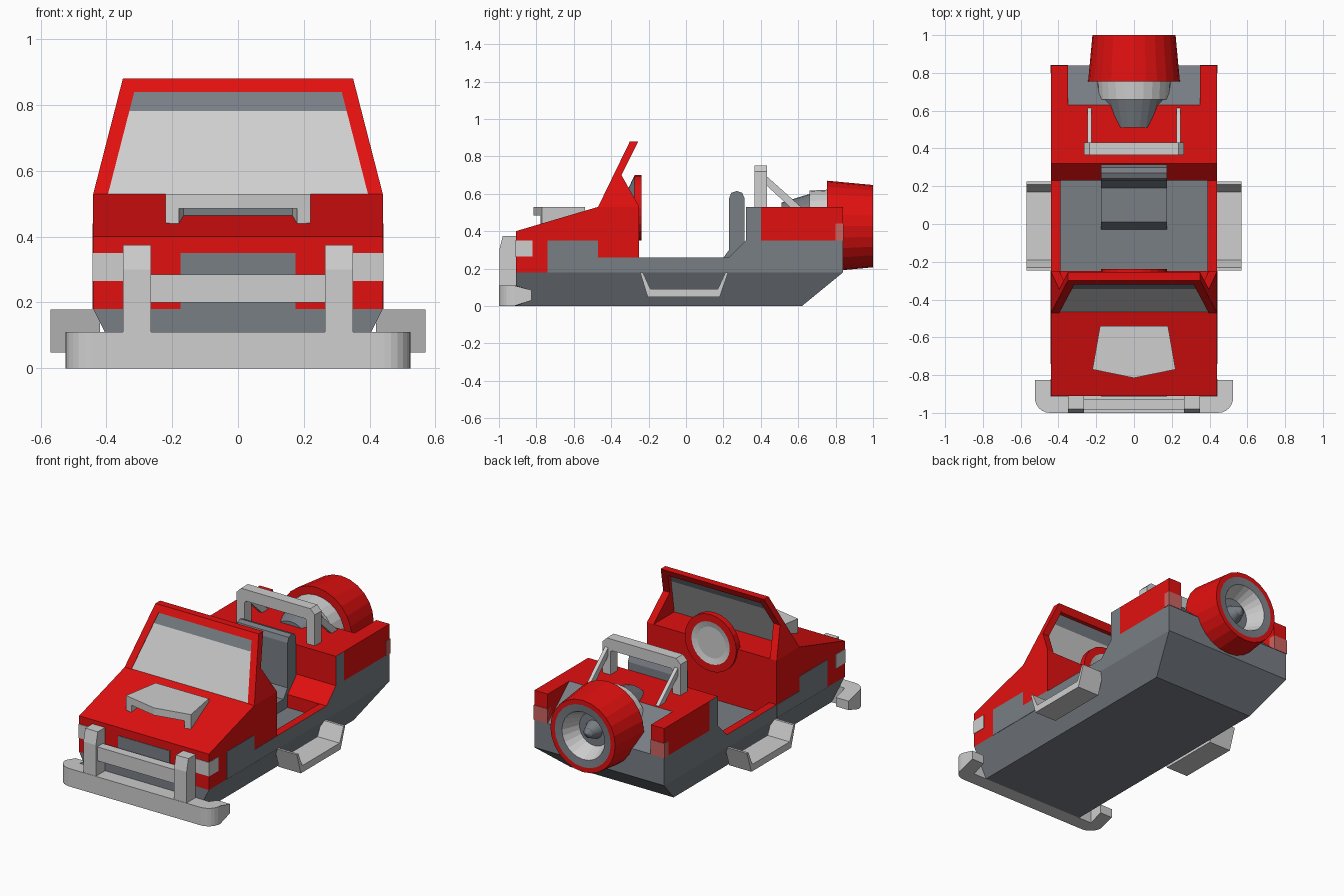
import bpy, bmesh, math
from mathutils import Vector

cube = bpy.data.objects.get("Cube")
if cube:
    bpy.data.objects.remove(cube, do_unlink=True)


def material(name, rgb):
    m = bpy.data.materials.new(name)
    m.use_nodes = True
    m.diffuse_color = (*rgb, 1)
    m.node_tree.nodes["Principled BSDF"].inputs["Base Color"].default_value = (*rgb, 1)
    return m


RED = material("red paint", (0.76, 0.005, 0.005))
GREY = material("mid grey", (0.19, 0.21, 0.235))
LIGHT = material("light grey", (0.62, 0.62, 0.62))
LAMP = material("tail lamp pink", (0.6, 0.13, 0.12))


def finish(name, bm, mats):
    mesh = bpy.data.meshes.new(name)
    bm.to_mesh(mesh)
    bm.free()
    for m in mats:
        mesh.materials.append(m)
    obj = bpy.data.objects.new(name, mesh)
    bpy.context.collection.objects.link(obj)
    return obj


def prism(name, pts, a, b, mat, axis="x", mat2=None, rule=None, warp=None):
    """Extrude a 2D profile from a to b; faces passing the rule take mat2."""
    place = {"x": lambda p, q, t: (t, p, q),
             "y": lambda p, q, t: (p, t, q),
             "z": lambda p, q, t: (p, q, t)}[axis]
    bm = bmesh.new()
    ends = [[bm.verts.new(place(p, q, t)) for p, q in pts] for t in (a, b)]
    for ring in ends:
        bm.faces.new(ring)
    n = len(pts)
    for i in range(n):
        j = (i + 1) % n
        bm.faces.new((ends[0][i], ends[0][j], ends[1][j], ends[1][i]))
    if warp:
        for v in bm.verts:
            v.co = warp(v.co)
    bmesh.ops.recalc_face_normals(bm, faces=bm.faces)
    bm.normal_update()
    if rule:
        for f in bm.faces:
            f.material_index = int(rule(f.normal))
    return finish(name, bm, [mat, mat2 or mat])


def rect(p0, p1, q0, q1):
    return [(p0, q0), (p1, q0), (p1, q1), (p0, q1)]


def pair(name, pts, a, b, *args, **kw):
    """The same x-extruded part on both sides."""
    for side, s in (("left", 1), ("right", -1)):
        prism(f"{side}_{name}", pts, s * a, s * b, *args, **kw)


def revolve(name, rings, cz, segs=24):
    """Turn (y, radius, material of the next band) about a y axis."""
    mats = [RED, GREY, LIGHT]
    bm = bmesh.new()
    loops = []
    for y, r, _ in rings:
        loops.append([bm.verts.new((r * math.cos(2 * math.pi * i / segs), y,
                                    cz + r * math.sin(2 * math.pi * i / segs)))
                      for i in range(segs)])
    for k in range(len(rings) - 1):
        for i in range(segs):
            j = (i + 1) % segs
            f = bm.faces.new((loops[k][i], loops[k][j], loops[k + 1][j], loops[k + 1][i]))
            f.material_index = mats.index(rings[k][2])
    bmesh.ops.remove_doubles(bm, verts=bm.verts, dist=0.0001)
    bmesh.ops.recalc_face_normals(bm, faces=bm.faces)
    return finish(name, bm, mats)


def hull_taper(co):
    return Vector((co.x * (0.35 / 0.44 if co.z < 0.1 else 1), co.y, co.z))


def lean(co):
    return Vector((co.x - math.copysign(0.257 * (co.z - 0.53), co.x), co.y, co.z))


sideways = lambda n: abs(n.x) > 0.9
W = 0.44

# Lower hull and cabin sills
prism("hull", [(-0.91, 0), (0.62, 0), (0.84, 0.18), (-0.91, 0.18)], -W, W, GREY, warp=hull_taper)
for s in (1, -1):
    prism("left_sill" if s > 0 else "right_sill", rect(-0.25, 0.24, 0.18, 0.26), s * 0.39, s * W,
          RED, mat2=GREY, rule=lambda n, s=s: n.x * s > 0.9)

# Front body with side panels, grille and headlamps
prism("front_body", [(-0.91, 0.18), (-0.25, 0.18), (-0.25, 0.53), (-0.47, 0.53), (-0.91, 0.40)],
      -W, W, RED)
pair("fender_panel", rect(-0.74, -0.47, 0.18, 0.35), W - 0.004, W + 0.002, GREY)
pair("door_panel", rect(-0.47, -0.25, 0.18, 0.26), W - 0.004, W + 0.002, GREY)
prism("grille", rect(-0.175, 0.175, 0.18, 0.35), -0.913, -0.906, GREY, axis="y")
pair("headlamp", rect(-0.913, -0.82, 0.265, 0.35), 0.35, W + 0.003, LIGHT)

# Hood scoop
scoop = [(-0.18, -0.54), (0.18, -0.54), (0.22, -0.77), (0, -0.815), (-0.22, -0.77)]
prism("scoop_top", scoop, 0.485, 0.53, LIGHT, axis="z")
for s in (1, -1):
    prism("left_scoop_wall" if s > 0 else "right_scoop_wall",
          [(s * 0.18, -0.54), (s * 0.22, -0.77), (s * 0.18, -0.777), (s * 0.14, -0.54)],
          0.437, 0.49, LIGHT, axis="z")
prism("scoop_intake", rect(-0.18, 0.18, 0.44, 0.486), -0.69, -0.68, GREY, axis="y")

# Windscreen frame and glass
pair("windscreen_pillar", [(-0.47, 0.53), (-0.30, 0.88), (-0.255, 0.88), (-0.345, 0.70),
                           (-0.25, 0.53)], 0.395, W, RED, warp=lean)


def screen(name, z0, z1, y0, y1, half, mat):
    base = lambda z: -0.47 + (z - 0.53) * 0.17 / 0.35
    prism(name, [(base(z0) + y0, z0), (base(z0) + y1, z0), (base(z1) + y1, z1),
                 (base(z1) + y0, z1)], -half, half, mat, warp=lean)


screen("windscreen_header", 0.84, 0.88, 0, 0.045, 0.40, RED)
screen("windscreen_glass", 0.53, 0.782, 0.004, 0.02, 0.397, LIGHT)
screen("windscreen_tint", 0.782, 0.842, 0.004, 0.02, 0.397, GREY)

# Steering wheel and seat
revolve("steering_wheel", [(-0.31, 0, GREY), (-0.31, 0.10, GREY), (-0.275, 0.175, RED),
                           (-0.238, 0.175, RED), (-0.238, 0.13, LIGHT),
                           (-0.247, 0.095, LIGHT), (-0.247, 0, LIGHT)], 0.525)
prism("seat", [(-0.03, 0.18), (0.01, 0.245), (0.19, 0.245), (0.23, 0.30), (0.23, 0.575),
               (0.242, 0.605), (0.27, 0.615), (0.30, 0.605), (0.314, 0.575), (0.314, 0.18)],
      -0.175, 0.175, GREY)

# Rear body: lower block, front band, sloped bed and corner walls
prism("rear_lower", [(0.23, 0.18), (0.84, 0.18), (0.84, 0.35), (0.32, 0.35), (0.23, 0.26)],
      -W, W, GREY, mat2=RED, rule=lambda n: n.y < -0.5)
prism("rear_band", rect(0.32, 0.40, 0.35, 0.53), -W, W, RED, mat2=GREY, rule=sideways)
prism("rear_bed", [(0.40, 0.35), (0.84, 0.35), (0.63, 0.53), (0.40, 0.53)], -0.35, 0.35,
      RED, mat2=GREY, rule=lambda n: n.y > 0.3)
pair("rear_wall", rect(0.40, 0.84, 0.35, 0.53), 0.35, W, RED)
pair("tail_lamp", rect(0.80, 0.843, 0.35, 0.44), 0.35, W + 0.003, LAMP)

# Roll bar with struts
bar = [(0.265, 0.53), (0.265, 0.72), (0.235, 0.75)]
inner = [(0.20, 0.68), (0.21, 0.67), (0.21, 0.53)]
half = bar + inner
outline = ([(-x, z) for x, z in reversed(bar)][0:] + [(-x, z) for x, z in reversed(inner)])
prism("roll_bar", [(-x, z) for x, z in bar] + bar[::-1] + inner[::-1] +
      [(-x, z) for x, z in inner], 0.365, 0.432, LIGHT, axis="y")
pair("roll_bar_strut", [(0.43, 0.645), (0.43, 0.695), (0.615, 0.53), (0.555, 0.53)],
     0.225, 0.247, LIGHT)

# Rear thruster drum with funnel and hub
revolve("thruster", [(0.51, 0, GREY), (0.51, 0.126, GREY), (0.66, 0.172, LIGHT),
                     (0.66, 0.19, LIGHT), (0.755, 0.195, RED), (0.755, 0.243, RED),
                     (1.0, 0.22, RED), (1.0, 0.19, GREY), (0.995, 0.145, LIGHT),
                     (0.89, 0.10, GREY), (0.89, 0.055, GREY), (0.95, 0.03, GREY),
                     (0.97, 0, GREY)], 0.427)

# Front bumper with rounded corners and tapered arms
arc = [math.radians(a) for a in range(0, 91, 15)]
side = [(0.445 + 0.08 * math.sin(a), -0.92 - 0.08 * math.cos(a)) for a in arc]
side += [(0.525, -0.825), (0.44, -0.825), (0.44, -0.91)]


def taper(co):
    if co.y > -0.83:
        co.z = 0.03 if co.z < 0.05 else 0.085
    return co


prism("bumper", side + [(-x, y) for x, y in reversed(side)], 0, 0.11, LIGHT, axis="z", warp=taper)
pair("bumper_post", [(-0.998, 0.10), (-0.998, 0.30), (-0.98, 0.375), (-0.91, 0.375),
                     (-0.91, 0.10)], 0.265, 0.35, LIGHT)
prism("bumper_crossbar", rect(-0.985, -0.93, 0.20, 0.285), -0.27, 0.27, LIGHT)

# Side steps
pair("side_step", [(-0.245, 0.178), (-0.205, 0.048), (0.18, 0.048), (0.225, 0.178),
                   (0.21, 0.178), (0.17, 0.09), (-0.19, 0.09), (-0.23, 0.178)],
     0.42, 0.57, LIGHT)
